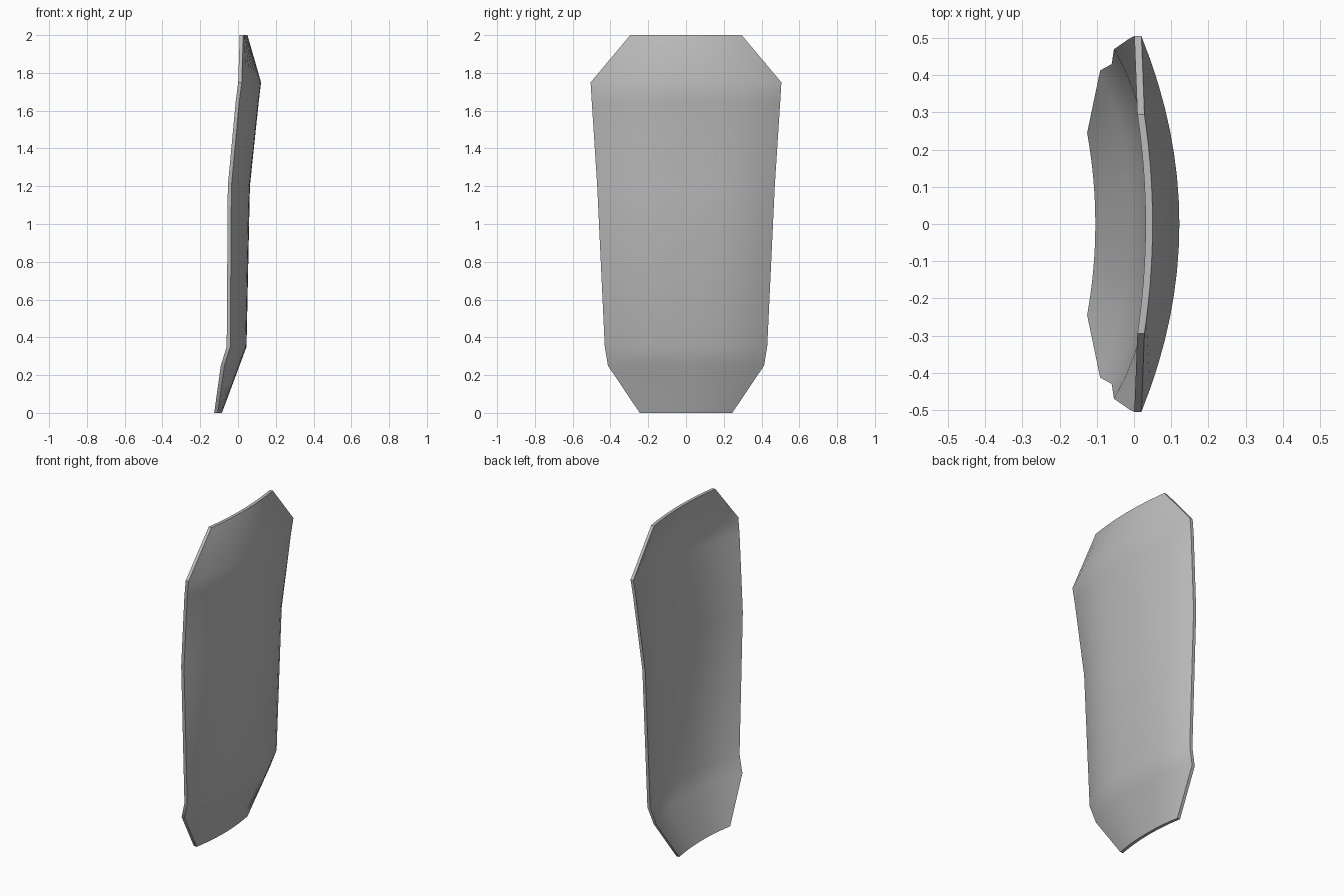
import bpy, bmesh, math

cube = bpy.data.objects.get("Cube")
if cube:
    bpy.data.objects.remove(cube, do_unlink=True)

# Dull grey finish
grey = bpy.data.materials.new("plain_grey")
grey.use_nodes = True
colour = (0.5, 0.5, 0.5, 1)
grey.diffuse_color = colour
grey.node_tree.nodes["Principled BSDF"].inputs["Base Color"].default_value = colour

# Rows of the panel: height, half width, centre x, bow depth, bow power
ROWS = [
    (0.00, 0.245, -0.085, 0.022, 2.0),
    (0.25, 0.413, 0.008, 0.080, 2.4),
    (0.35, 0.430, 0.045, 0.086, 2.8),
    (1.20, 0.470, 0.063, 0.098, 2.8),
    (1.65, 0.499, 0.110, 0.103, 2.3),
    (1.75, 0.505, 0.122, 0.102, 2.0),
    (2.00, 0.295, 0.050, 0.022, 2.0),
]
COLUMNS = 16
THICKNESS = 0.019


def skin(bm, shift):
    grid = []
    for z, half, centre, bow, power in ROWS:
        line = []
        for i in range(COLUMNS + 1):
            t = 2 * i / COLUMNS - 1
            line.append(bm.verts.new((centre - bow * abs(t) ** power + shift, half * t, z)))
        grid.append(line)
    return grid


def border(grid):
    return (grid[0] + [r[-1] for r in grid[1:-1]]
            + grid[-1][::-1] + [r[0] for r in grid[-2:0:-1]])


# Curved panel: outer skin, inner skin and the rim between them
bm = bmesh.new()
outer, inner = skin(bm, 0), skin(bm, -THICKNESS)
for grid in (outer, inner):
    for low, high in zip(grid, grid[1:]):
        for i in range(COLUMNS):
            bm.faces.new((low[i], low[i + 1], high[i + 1], high[i]))
a, b = border(outer), border(inner)
for i in range(len(a)):
    j = (i + 1) % len(a)
    bm.faces.new((a[i], a[j], b[j], b[i]))
bmesh.ops.recalc_face_normals(bm, faces=bm.faces)

mesh = bpy.data.meshes.new("curved_panel")
bm.to_mesh(mesh)
bm.free()
mesh.materials.append(grey)
panel = bpy.data.objects.new("curved_panel", mesh)
bpy.context.collection.objects.link(panel)

# Smooth skins with a crisp rim
bpy.ops.object.select_all(action="DESELECT")
panel.select_set(True)
bpy.context.view_layer.objects.active = panel
bpy.ops.object.shade_smooth_by_angle(angle=math.radians(40))
